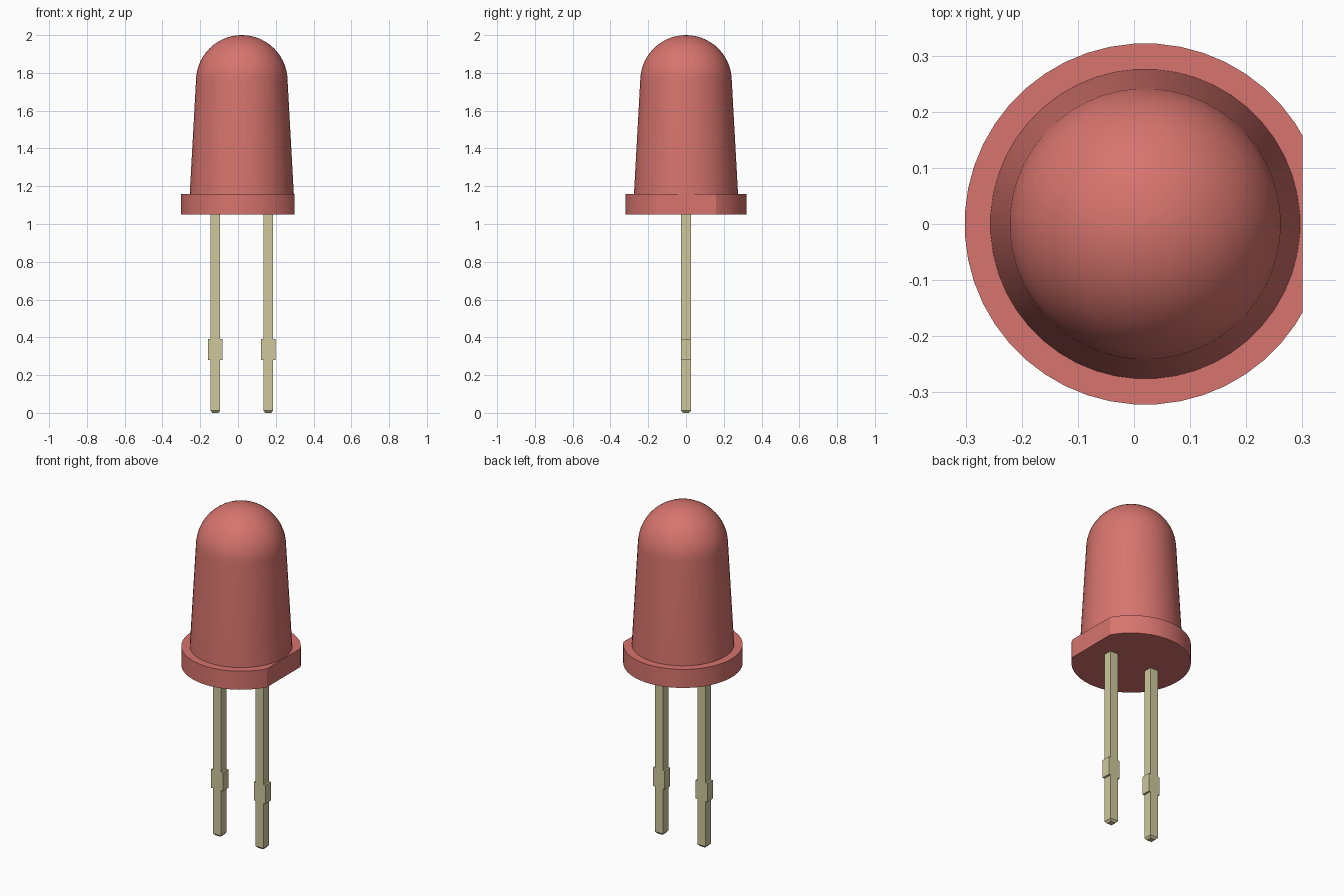
import bpy, bmesh, math
from mathutils import Vector

cube = bpy.data.objects.get("Cube")
if cube:
    bpy.data.objects.remove(cube, do_unlink=True)


def material(name, rgb):
    mat = bpy.data.materials.new(name)
    mat.use_nodes = True
    color = (*rgb, 1.0)
    mat.diffuse_color = color
    mat.node_tree.nodes["Principled BSDF"].inputs["Base Color"].default_value = color
    return mat


RED = material("red plastic", (0.68, 0.175, 0.155))
METAL = material("pale metal", (0.62, 0.58, 0.33))
CENTRE = 0.02   # x of the lens axis
SIDES = 48


def bridge(bm, rings):
    """Join rings of vertices into a skin and cap both ends."""
    n = len(rings[0])
    for low, high in zip(rings, rings[1:]):
        for i in range(n):
            j = (i + 1) % n
            bm.faces.new((low[i], low[j], high[j], high[i]))
    bm.faces.new(rings[0][::-1])
    bm.faces.new(rings[-1])


def finish(bm, name, mat, smooth=False):
    bmesh.ops.recalc_face_normals(bm, faces=bm.faces)
    mesh = bpy.data.meshes.new(name)
    bm.to_mesh(mesh)
    bm.free()
    mesh.materials.append(mat)
    obj = bpy.data.objects.new(name, mesh)
    bpy.context.collection.objects.link(obj)
    if smooth:
        bpy.ops.object.select_all(action="DESELECT")
        obj.select_set(True)
        bpy.context.view_layer.objects.active = obj
        bpy.ops.object.shade_smooth_by_angle(angle=math.radians(30))
    return obj


def lathe(profile):
    """Turn (radius, z) points around the lens axis."""
    bm = bmesh.new()
    turns = [math.tau * (i + 0.5) / SIDES for i in range(SIDES)]
    bridge(bm, [[bm.verts.new((CENTRE + r * math.cos(a), r * math.sin(a), z))
                 for a in turns] for r, z in profile])
    return bm


# Lens: tapered barrel with a round dome
dome_r, dome_z, steps = 0.243, 1.757, 14
profile = [(0.277, 1.1), (0.276, 1.16)]
for i in range(steps):
    a = math.pi / 2 * i / steps
    profile.append((dome_r * math.cos(a), dome_z + dome_r * math.sin(a)))
profile.append((0.002, 2.0))
finish(lathe(profile), "lens", RED, smooth=True)

# Flange with one flat side
bm = lathe([(0.322, 1.05), (0.322, 1.16)])
cut = bmesh.ops.bisect_plane(bm, geom=bm.verts[:] + bm.edges[:] + bm.faces[:],
                             plane_co=Vector((0.3, 0, 0)), plane_no=Vector((1, 0, 0)),
                             clear_outer=True)
bmesh.ops.holes_fill(bm, edges=[e for e in bm.edges if e.is_boundary], sides=0)
finish(bm, "flange", RED, smooth=True)

# Leads: square pins with a wider stop and a chamfered tip
half, stop = 0.026, 0.038
sections = [(0.0, 0.016, 0.016), (0.012, half, half), (0.28, half, half),
            (0.28, stop, half), (0.39, stop, half), (0.39, half, half),
            (1.06, half, half)]
for name, x in (("right_lead", -0.12), ("left_lead", 0.16)):
    bm = bmesh.new()
    bridge(bm, [[bm.verts.new((x + sx * hx, sy * hy, z))
                 for sx, sy in ((-1, -1), (1, -1), (1, 1), (-1, 1))]
                for z, hx, hy in sections])
    finish(bm, name, METAL)
